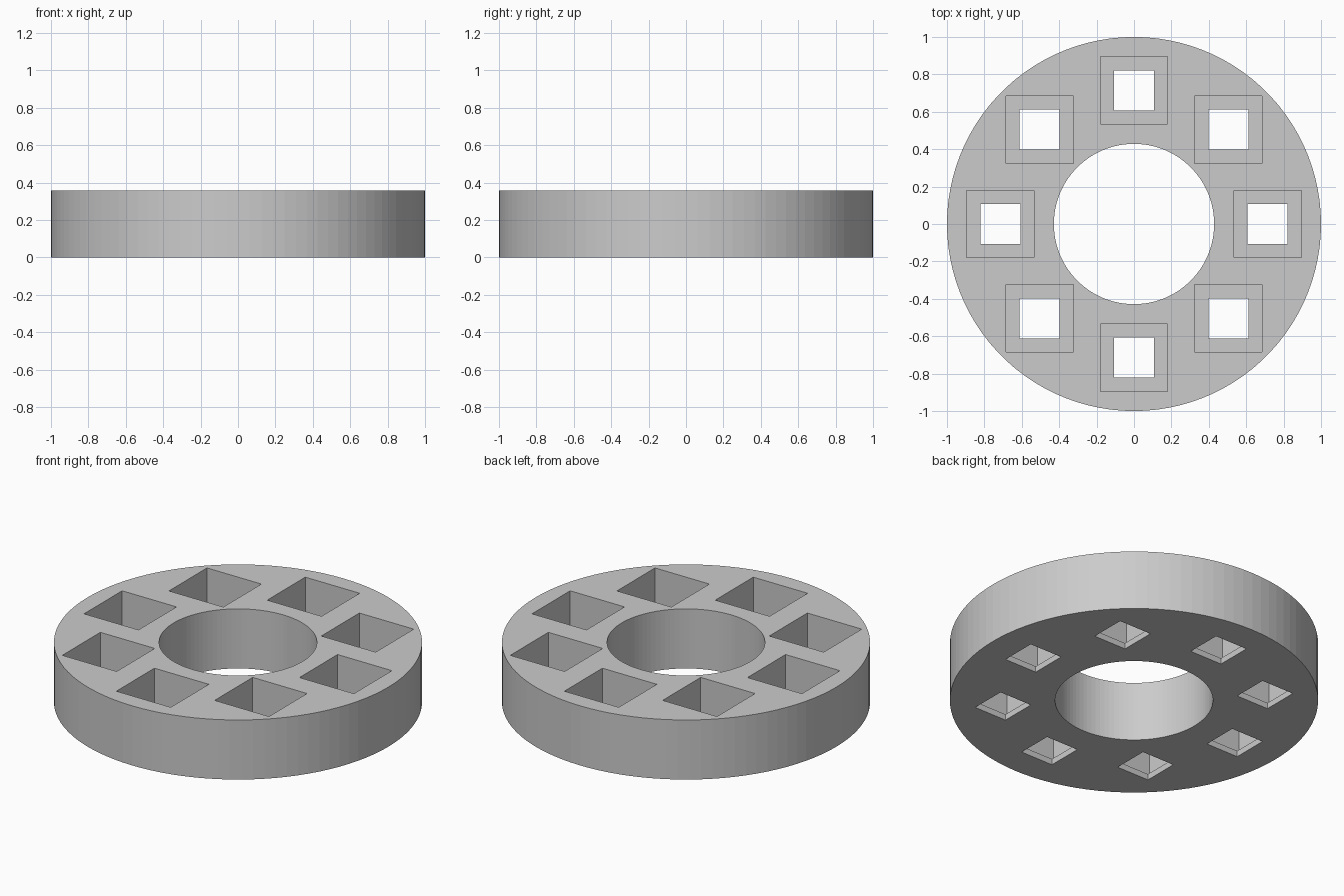
import bpy, bmesh, math
from mathutils import Matrix

default = bpy.data.objects.get("Cube")
if default:
    bpy.data.objects.remove(default, do_unlink=True)

# Dimensions are whole units of the outer radius divided by UNITS
UNITS = 14
U = 1 / UNITS
HEIGHT = 5 * U
LEDGE = 0.5 * U
SIDES = 100
POCKETS = 8
RING = 10 * U

grey = bpy.data.materials.new("plain grey")
grey.use_nodes = True
colour = (0.6, 0.6, 0.6, 1)
grey.diffuse_color = colour
grey.node_tree.nodes["Principled BSDF"].inputs["Base Color"].default_value = colour


def make_object(name, bm):
    mesh = bpy.data.meshes.new(name)
    bm.to_mesh(mesh)
    bm.free()
    mesh.materials.append(grey)
    obj = bpy.data.objects.new(name, mesh)
    bpy.context.collection.objects.link(obj)
    return obj


def cylinder(name, radius, bottom, top):
    bm = bmesh.new()
    bmesh.ops.create_cone(bm, cap_ends=True, segments=SIDES, radius1=radius,
                          radius2=radius, depth=top - bottom,
                          matrix=Matrix.Translation((0, 0, (top + bottom) / 2)))
    return make_object(name, bm)


def box_circle(name, width, bottom, top):
    """Boxes on a circle, all kept square to the axes."""
    bm = bmesh.new()
    for i in range(POCKETS):
        a = math.tau * i / POCKETS
        place = Matrix.Translation((RING * math.cos(a), RING * math.sin(a), (top + bottom) / 2))
        bmesh.ops.create_cube(bm, size=1,
                              matrix=place @ Matrix.Diagonal((width, width, top - bottom, 1)))
    return make_object(name, bm)


# Solid disc, then the bore, the wide pockets and the narrow through holes
disc = cylinder("ring_body", 1, 0, HEIGHT)
cutters = [
    cylinder("bore_cutter", 6 * U, -U, HEIGHT + U),
    box_circle("pocket_cutter", 5.05 * U, LEDGE, HEIGHT + U),
    box_circle("hole_cutter", 3 * U, -U, HEIGHT + 2 * U),
]
bpy.context.view_layer.objects.active = disc
for cutter in cutters:
    cutter.hide_render = True
    mod = disc.modifiers.new(cutter.name, 'BOOLEAN')
    mod.operation = 'DIFFERENCE'
    mod.solver = 'EXACT'
    mod.object = cutter
    bpy.ops.object.modifier_apply(modifier=mod.name)
    bpy.data.objects.remove(cutter, do_unlink=True)
